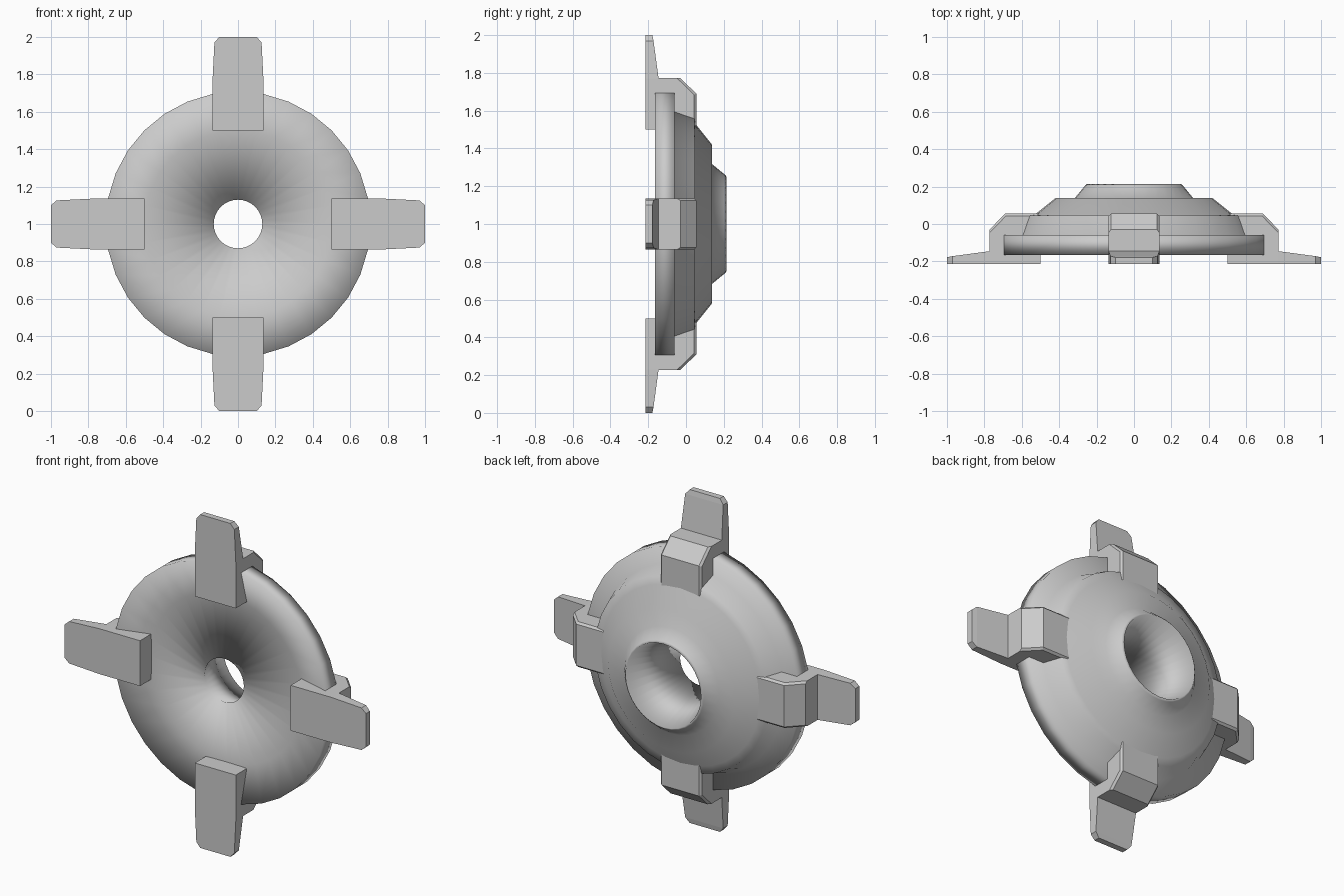
import bpy, bmesh, math
from mathutils import Matrix

if "Cube" in bpy.data.objects:
    bpy.data.objects.remove(bpy.data.objects["Cube"])

CENTRE = Matrix.Translation((0, 0, 1))


def finish(bm, name, smooth=False):
    bmesh.ops.recalc_face_normals(bm, faces=bm.faces)
    for f in bm.faces:
        f.smooth = smooth
    mesh = bpy.data.meshes.new(name)
    bm.to_mesh(mesh)
    bm.free()
    obj = bpy.data.objects.new(name, mesh)
    bpy.context.collection.objects.link(obj)
    return obj


def loft(bm, rings):
    loops = [[bm.verts.new(p) for p in ring] for ring in rings]
    for a, b in zip(loops, loops[1:]):
        for i in range(len(a)):
            j = (i + 1) % len(a)
            bm.faces.new((a[i], a[j], b[j], b[i]))
    return loops


# Stepped disc, dished at the front, with a funnel hole: (radius, y) profile
profile = [(0.708, -0.165), (0.708, -0.06), (0.61, -0.06), (0.575, 0.045),
           (0.53, 0.05), (0.42, 0.138), (0.317, 0.138), (0.262, 0.205),
           (0.25, 0.215), (0.13, -0.13), (0.50, -0.105)]
N = 32
bm = bmesh.new()
loops = loft(bm, [[(r * math.sin(2 * math.pi * i / N), y,
                    r * math.cos(2 * math.pi * i / N)) for i in range(N)]
                  for r, y in profile])
for i in range(N):
    j = (i + 1) % N
    bm.faces.new((loops[-1][i], loops[-1][j], loops[0][j], loops[0][i]))
bm.transform(CENTRE)
finish(bm, "disc", smooth=True)

# Clip plate stations: (radius, front y, back y, half width)
plate = [(0.50, -0.215, -0.10, 0.136), (0.70, -0.215, -0.145, 0.136),
         (0.77, -0.215, -0.145, 0.136),
         (0.97, -0.215, -0.172, 0.126), (1.00, -0.215, -0.178, 0.10)]
# Clip hook that wraps over the rim: (y, radius) outline
hook = [(-0.155, 0.69), (-0.155, 0.772), (-0.03, 0.772), (0.055, 0.69),
        (0.055, 0.50), (-0.06, 0.50), (-0.06, 0.69)]

for k, side in enumerate(("top", "right", "bottom", "left")):
    turn = CENTRE @ Matrix.Rotation(k * math.pi / 2, 4, 'Y')

    # Tapered front plate
    bm = bmesh.new()
    loops = loft(bm, [[(-w, a, r), (w, a, r), (w, b, r), (-w, b, r)]
                      for r, a, b, w in plate])
    bm.faces.new(loops[0])
    bm.faces.new(loops[-1])
    bm.transform(turn)
    finish(bm, side + "_clip_plate")

    # Rim hook, slightly chamfered along its outer edges
    bm = bmesh.new()
    loops = loft(bm, [[(x, y, r) for y, r in hook] for x in (-0.136, 0.136)])
    bm.faces.new(loops[0])
    bm.faces.new(loops[1])
    edges = [bm.edges.get((lp[i], lp[i + 1])) for lp in loops for i in (2, 3)]
    bmesh.ops.bevel(bm, geom=edges, offset=0.012, segments=1, affect='EDGES')
    bm.transform(turn)
    finish(bm, side + "_clip_hook")
